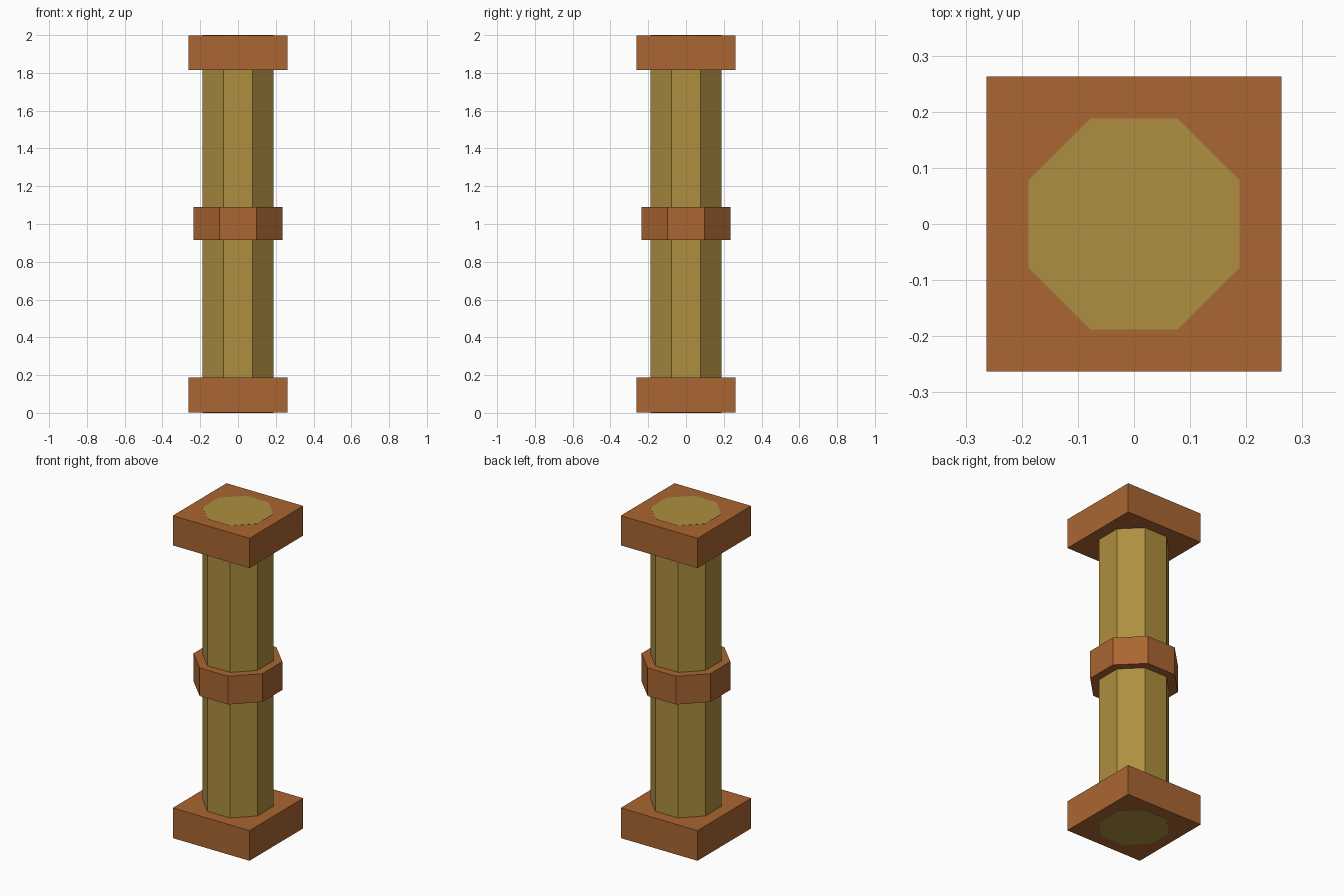
import bpy
import math

if "Cube" in bpy.data.objects:
    bpy.data.objects.remove(bpy.data.objects["Cube"])


def material(name, rgb):
    m = bpy.data.materials.new(name)
    m.diffuse_color = (*rgb, 1)
    m.use_nodes = True
    m.node_tree.nodes["Principled BSDF"].inputs["Base Color"].default_value = m.diffuse_color
    return m


brown = material("brown wood", (0.402, 0.133, 0.032))
olive = material("olive wood", (0.423, 0.275, 0.051))


def prism(name, sides, apothem, z0, z1, mat):
    """Upright prism with flat faces towards the axes."""
    bpy.ops.mesh.primitive_cylinder_add(
        vertices=sides, radius=apothem / math.cos(math.pi / sides),
        depth=z1 - z0, location=(0, 0, (z0 + z1) / 2),
        rotation=(0, 0, math.pi / sides))
    ob = bpy.context.object
    bpy.ops.object.transform_apply(location=False, rotation=True, scale=False)
    ob.name = name
    ob.data.materials.append(mat)


# Octagonal shaft, its ends showing just proud of the square blocks
prism("shaft", 8, 0.188, 0.0, 2.0, olive)

# Square base and capital
prism("base_block", 4, 0.263, 0.001, 0.188, brown)
prism("top_block", 4, 0.263, 1.815, 1.999, brown)

# Octagonal band around the middle
prism("middle_band", 8, 0.236, 0.915, 1.09, brown)
